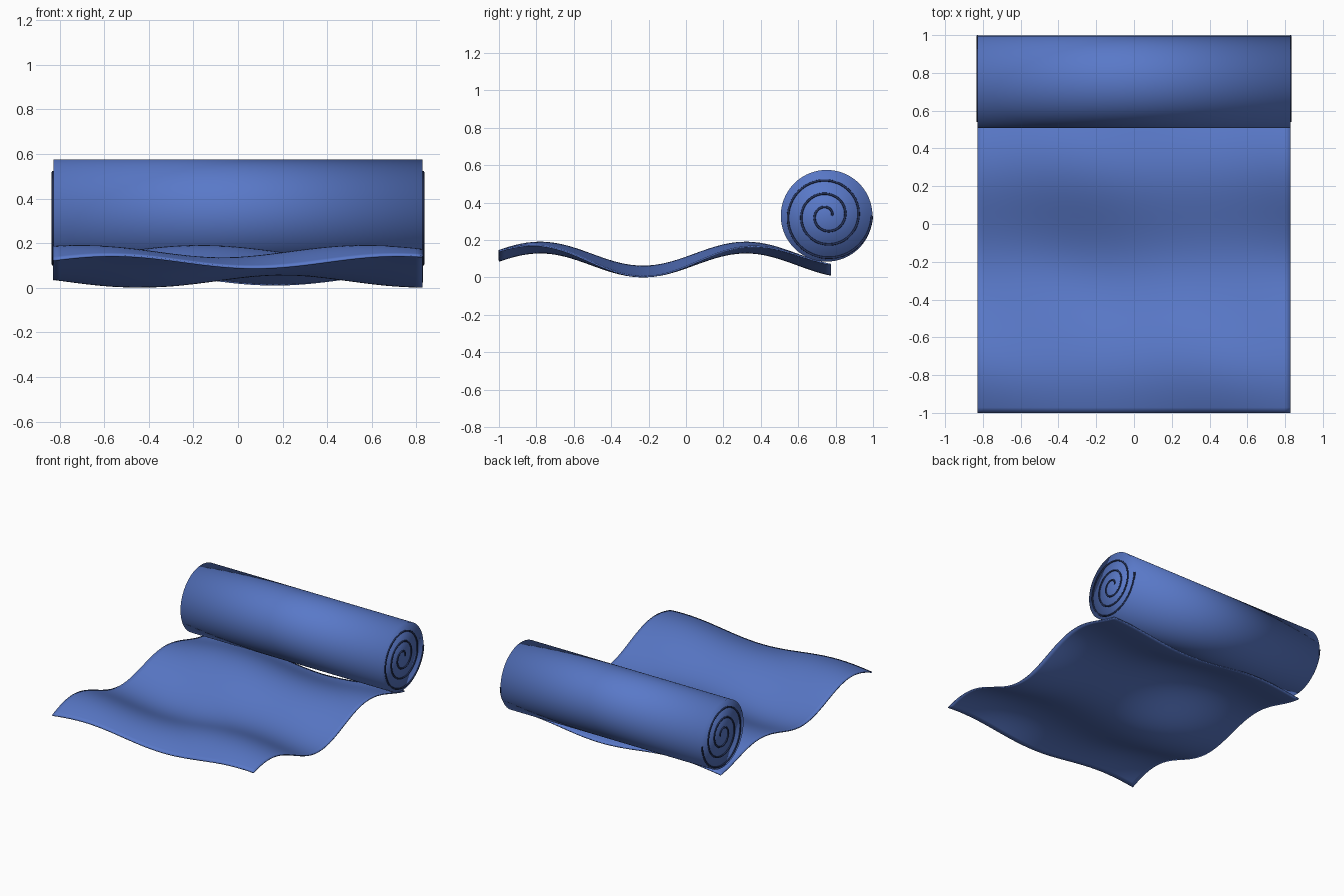
import bpy, bmesh, math
from mathutils import Matrix

if "Cube" in bpy.data.objects:
    bpy.data.objects.remove(bpy.data.objects["Cube"])

HALF_W = 0.828
ROLL_Y, ROLL_Z, ROLL_R = 0.752, 0.33, 0.245


def material(name, rgb):
    m = bpy.data.materials.new(name)
    m.diffuse_color = (*rgb, 1)
    m.use_nodes = True
    m.node_tree.nodes["Principled BSDF"].inputs["Base Color"].default_value = m.diffuse_color
    return m


blue = material("cloth blue", (0.10, 0.19, 0.58))
navy = material("seam navy", (0.02, 0.035, 0.11))


def add_mesh(name, bm, mat):
    bmesh.ops.recalc_face_normals(bm, faces=bm.faces)
    for f in bm.faces:
        f.smooth = True
    me = bpy.data.meshes.new(name)
    bm.to_mesh(me)
    bm.free()
    me.materials.append(mat)
    ob = bpy.data.objects.new(name, me)
    bpy.context.collection.objects.link(ob)
    return ob


# Unrolled sheet: lengthwise swell plus a diagonal ripple
def sheet_height(x, y):
    swell = 0.064 * math.cos(5.71 * (y + 0.78))
    ripple = 0.0275 * math.cos(4.9 * (x - 0.2) + 3.3 * (y + 0.23))
    return 0.096 + swell + ripple


bm = bmesh.new()
bmesh.ops.create_grid(bm, x_segments=56, y_segments=60, size=1)
for v in bm.verts:
    x = v.co.x * HALF_W
    y = -1 + (v.co.y + 1) / 2 * 1.775
    v.co = (x, y, sheet_height(x, y))
sheet = add_mesh("sheet", bm, blue)
solid = sheet.modifiers.new("thickness", 'SOLIDIFY')
solid.thickness = 0.008
solid.offset = 0

# Rolled-up part: a capped cylinder lying along x
bm = bmesh.new()
bmesh.ops.create_cone(
    bm, cap_ends=True, segments=96, radius1=ROLL_R, radius2=ROLL_R, depth=2 * HALF_W,
    matrix=Matrix.Translation((0, ROLL_Y, ROLL_Z)) @ Matrix.Rotation(math.pi / 2, 4, 'Y'))
add_mesh("roll", bm, blue)


# Spiral seam raised on each end of the roll
def spiral(name, x):
    cu = bpy.data.curves.new(name, 'CURVE')
    cu.dimensions = '3D'
    cu.bevel_depth = 0.006
    cu.bevel_resolution = 2
    cu.use_fill_caps = True
    steps = 180
    sp = cu.splines.new('POLY')
    sp.points.add(steps)
    for i, p in enumerate(sp.points):
        turn = 3 * i / steps
        a = 2 * math.pi * turn
        r = 0.028 + 0.0715 * turn
        p.co = (x, ROLL_Y + r * math.cos(a), ROLL_Z + r * math.sin(a), 1)
    cu.materials.append(navy)
    ob = bpy.data.objects.new(name, cu)
    bpy.context.collection.objects.link(ob)


spiral("spiral_right", HALF_W + 0.001)
spiral("spiral_left", -HALF_W - 0.001)
